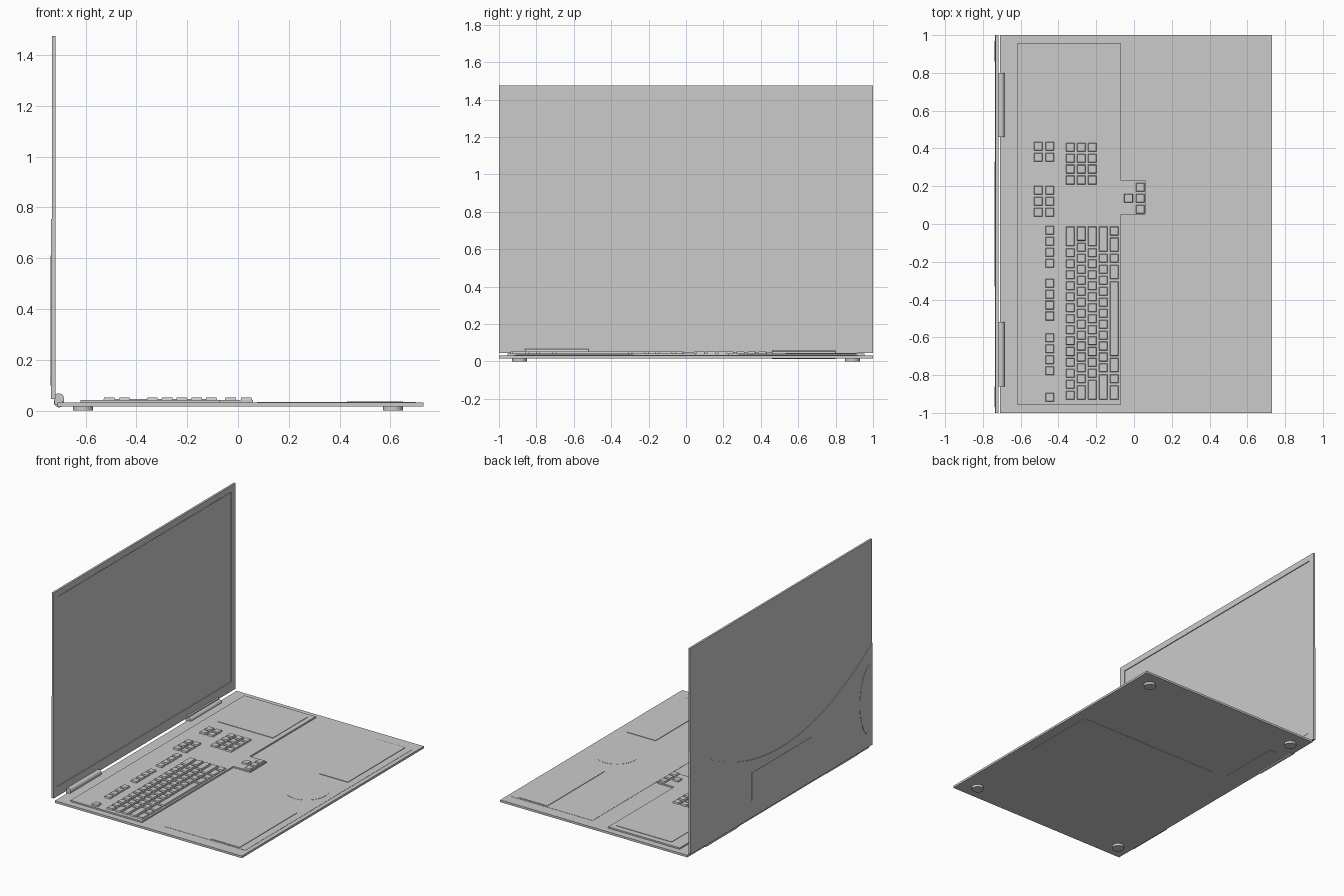
import bpy, bmesh, math
from mathutils import Matrix

old = bpy.data.objects.get("Cube")
if old:
    bpy.data.objects.remove(old)

grey = bpy.data.materials.new("plain_grey")
grey.use_nodes = True
colour = (0.6, 0.6, 0.6, 1)
grey.diffuse_color = colour
grey.node_tree.nodes["Principled BSDF"].inputs["Base Color"].default_value = colour


def finish(name, bm):
    bmesh.ops.recalc_face_normals(bm, faces=bm.faces)
    mesh = bpy.data.meshes.new(name)
    bm.to_mesh(mesh)
    bm.free()
    mesh.materials.append(grey)
    obj = bpy.data.objects.new(name, mesh)
    bpy.context.collection.objects.link(obj)
    return obj


def add_box(bm, x, y, z, taper=0):
    """Box from three (low, high) ranges; taper pulls in the top face."""
    verts = [bm.verts.new((x[i] + t * (1 - 2 * i), y[j] + t * (1 - 2 * j), z[k]))
             for k, t in ((0, 0), (1, taper)) for i, j in ((0, 0), (1, 0), (1, 1), (0, 1))]
    bm.faces.new(verts[:4])
    bm.faces.new(verts[4:])
    for i in range(4):
        j = (i + 1) % 4
        bm.faces.new((verts[i], verts[j], verts[j + 4], verts[i + 4]))


def box(name, x, y, z):
    bm = bmesh.new()
    add_box(bm, x, y, z)
    return finish(name, bm)


def prism(name, points, axis, low, high):
    """Extrude an outline: along z from (x, y) points, along x from (y, z) points."""
    def place(p):
        return (p[0], p[1], low) if axis == "z" else (low, p[0], p[1])
    bm = bmesh.new()
    face = bm.faces.new([bm.verts.new(place(p)) for p in points])
    new = bmesh.ops.extrude_face_region(bm, geom=[face])["geom"]
    shift = (0, 0, high - low) if axis == "z" else (high - low, 0, 0)
    bmesh.ops.translate(bm, vec=shift, verts=[v for v in new if isinstance(v, bmesh.types.BMVert)])
    return finish(name, bm)


def arc(cx, cy, rx, ry, start, end, n=24):
    angles = [math.radians(start + (end - start) * i / n) for i in range(n + 1)]
    return [(cx + rx * math.cos(a), cy + ry * math.sin(a)) for a in angles]


def cylinder(name, radius, depth, centre, axis="Z", sides=24):
    bm = bmesh.new()
    turn = Matrix.Rotation(math.pi / 2, 4, "X") if axis == "Y" else Matrix()
    bmesh.ops.create_cone(bm, cap_ends=True, segments=sides, radius1=radius, radius2=radius,
                          depth=depth, matrix=Matrix.Translation(centre) @ turn)
    obj = finish(name, bm)
    bpy.context.view_layer.objects.active = obj
    obj.select_set(True)
    bpy.ops.object.shade_smooth_by_angle()
    obj.select_set(False)
    return obj


# Base shell in two layers
box("base_lower", (-0.71, 0.73), (-1, 1), (0.017, 0.024))
box("base_upper", (-0.71, 0.73), (-1, 1), (0.024, 0.032))

# Keyboard deck with the bump for the arrow keys
prism("keyboard_deck", [(-0.62, -0.955), (-0.07, -0.955), (-0.07, 0.05), (0.06, 0.05),
                        (0.06, 0.23), (-0.07, 0.23), (-0.07, 0.955), (-0.62, 0.955)],
      "z", 0.031, 0.042)
box("side_touch_pad", (-0.53, -0.105), (0.535, 0.915), (0.041, 0.045))

# Keys
keys = bmesh.new()
PITCH, GAP = 0.058, 0.012


def key(x, y, width=1):
    add_box(keys, (x, x + PITCH - GAP), (y, y + width * PITCH - GAP), (0.041, 0.052), 0.003)


def key_row(x, y, widths):
    for w in widths:
        key(x, y, w)
        y += w * PITCH


for start, count in ((-0.94, 1), (-0.8, 4), (-0.51, 4), (-0.23, 4), (0.04, 3), (0.33, 2)):
    key_row(-0.47, start, [1] * count)
key_row(-0.53, 0.04, [1] * 3)
key_row(-0.53, 0.33, [1] * 2)
main_rows = ([1] * 14 + [2], [1.5] + [1] * 13 + [1.5], [2] + [1] * 12 + [2],
             [2.5] + [1] * 11 + [2.5], [1.5, 1, 1.5, 7, 1.5, 1, 1.5, 1])
for i, widths in enumerate(main_rows):
    key_row(-0.36 + i * PITCH, -0.93, widths)
for i in range(3):
    key_row(-0.36 + i * PITCH, 0.21, [1] * 4)
key(-0.052, 0.055 + PITCH)
key_row(0.01, 0.055, [1] * 3)
finish("keys", keys)

# Palm rest with two pads and a round plate between them
box("palm_rest", (0.075, 0.7), (-0.92, 0.92), (0.031, 0.0335))
for side, name in ((1, "left"), (-1, "right")):
    box("palm_pad_" + name, (0.43, 0.65), sorted((side * 0.28, side * 0.91)), (0.033, 0.037))
cylinder("palm_disc", 0.14, 0.003, (0.51, 0.03, 0.0335), sides=48)

# Screen lid: back shell, bezel frame and display panel
box("lid_shell", (-0.732, -0.724), (-1, 1), (0.045, 1.475))
bezel = bmesh.new()
for y, z in (((-1, -0.955), (0.045, 1.475)), ((0.955, 1), (0.045, 1.475)),
             ((-0.955, 0.955), (0.045, 0.11)), ((-0.955, 0.955), (1.432, 1.475))):
    add_box(bezel, (-0.7245, -0.718), y, z)
finish("bezel", bezel)
box("display_panel", (-0.7245, -0.722), (-0.95, 0.95), (0.115, 1.427))

# Raised plates on the back of the lid
dip = [(-1 + i / 16, 0.41 + 0.345 * (-1 + i / 16) ** 2) for i in range(33)]
prism("lid_back_plate", [(1, 0.045), (-1, 0.045)] + dip, "x", -0.736, -0.7315)
prism("lid_centre_plate", [(0.33, 0.355), (-0.33, 0.355)] + arc(0, 0.17, 0.33, 0.07, 180, 360),
      "x", -0.738, -0.7355)
for side, name in ((1, "left"), (-1, "right")):
    edge = [(side * y, z) for y, z in arc(0.97, 0.37, 0.11, 0.24, 90, 270)]
    prism("lid_side_plate_" + name, edge, "x", -0.738, -0.7355)

# Hinges, one riding above the deck and one below it
for y, z, name in ((-0.69, 0.048, "right"), (0.63, 0.033, "left")):
    cylinder("hinge_barrel_" + name, 0.02, 0.34, (-0.705, y, z), "Y")
    box("hinge_leaf_" + name, (-0.722, -0.705), (y - 0.17, y + 0.17), (0.024, 0.06))

# Underside panel, slot cover and feet
box("bottom_panel", (-0.45, 0.656), (-0.27, 0.27), (0.0155, 0.018))
box("slot_cover", (-0.62, -0.56), (0.28, 0.74), (0.0155, 0.018))
for x in (-0.61, 0.61):
    for y in (-0.89, 0.89):
        cylinder("foot", 0.04, 0.018, (x, y, 0.009))
